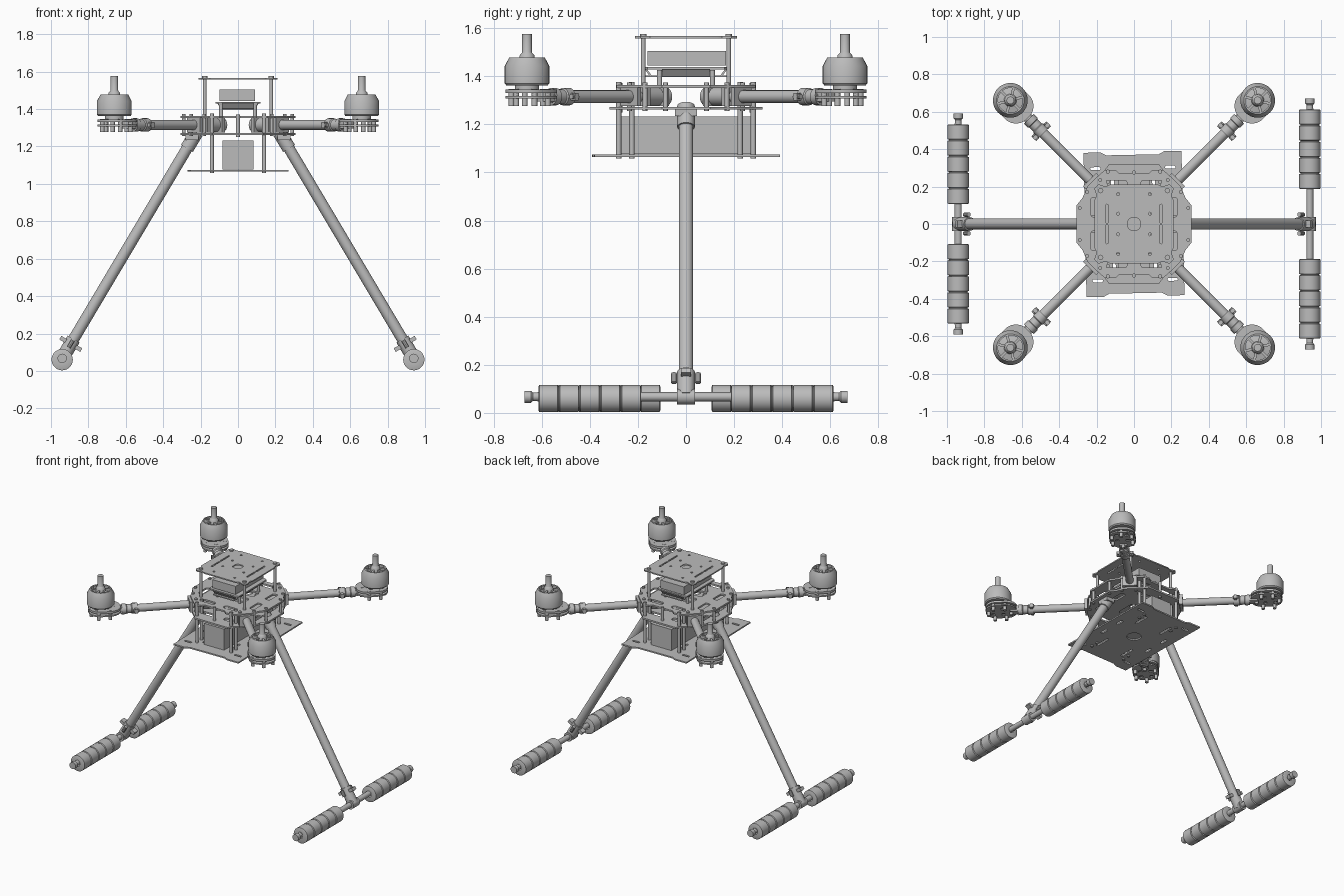
import bpy, bmesh
from math import cos, sin, pi, atan2, radians
from mathutils import Vector, Matrix

if "Cube" in bpy.data.objects:
    bpy.data.objects.remove(bpy.data.objects["Cube"])

grey = bpy.data.materials.new("plain grey")
grey.use_nodes = True
colour = (0.5, 0.5, 0.5, 1)
grey.diffuse_color = colour
grey.node_tree.nodes["Principled BSDF"].inputs["Base Color"].default_value = colour
made = []


def add(name, mesh, matrix=None):
    ob = bpy.data.objects.new(name, mesh)
    bpy.context.collection.objects.link(ob)
    mesh.materials.clear()
    mesh.materials.append(grey)
    if matrix:
        ob.matrix_world = matrix
    made.append(ob)
    return ob


def lathe(name, profile, origin, axis=(0, 0, 1), sides=24):
    """Turn (radius, height) pairs around an axis."""
    bm = bmesh.new()
    rings = [[bm.verts.new((r * cos(2 * pi * i / sides), r * sin(2 * pi * i / sides), h))
              for i in range(sides)] for r, h in profile]
    for a, b in zip(rings, rings[1:]):
        for i in range(sides):
            j = (i + 1) % sides
            bm.faces.new((a[i], a[j], b[j], b[i]))
    bmesh.ops.remove_doubles(bm, verts=bm.verts[:], dist=1e-5)
    bmesh.ops.recalc_face_normals(bm, faces=bm.faces[:])
    mesh = bpy.data.meshes.new(name)
    bm.to_mesh(mesh)
    bm.free()
    turn = Vector(axis).to_track_quat('Z', 'Y').to_matrix().to_4x4()
    return add(name, mesh, Matrix.Translation(origin) @ turn)


def rod(name, p, q, r, sides=20):
    d = Vector(q) - Vector(p)
    return lathe(name, [(0, 0), (r, 0), (r, d.length), (0, d.length)], p, d, sides)


def post(name, x, y, z0, z1, r=0.011):
    return rod(name, (x, y, z0), (x, y, z1), r, 12)


def box(name, centre, size, rot=None):
    bm = bmesh.new()
    bmesh.ops.create_cube(bm, size=1)
    bmesh.ops.scale(bm, vec=size, verts=bm.verts[:])
    mesh = bpy.data.meshes.new(name)
    bm.to_mesh(mesh)
    bm.free()
    return add(name, mesh, Matrix.Translation(centre) @ (rot or Matrix.Identity(4)))


def slot(x, y, hx, hy, r, n=16):
    """Rounded rectangle; a disc when hx and hy are zero."""
    pts = []
    for i in range(n):
        c, s = cos(2 * pi * (i + .5) / n), sin(2 * pi * (i + .5) / n)
        pts.append((x + r * c + (hx if c > 0 else -hx), y + r * s + (hy if s > 0 else -hy)))
    return pts


def four(x, y, hx, hy, r):
    return [slot(i * x, j * y, hx, hy, r) for i in (1, -1) for j in (1, -1)]


def quarter(pts):
    """Mirror a quarter outline, running from the x side to the y side."""
    half = pts + [(-x, y) for x, y in reversed(pts)]
    return half + [(x, -y) for x, y in reversed(half)]


def plate(name, outline, holes, z, thick, x=0, y=0, rot=0):
    cu = bpy.data.curves.new(name, 'CURVE')
    cu.dimensions = '2D'
    cu.fill_mode = 'BOTH'
    cu.extrude = thick / 2
    for loop in [outline] + holes:
        sp = cu.splines.new('POLY')
        sp.points.add(len(loop) - 1)
        for p, (px, py) in zip(sp.points, loop):
            p.co = (px, py, 0, 1)
        sp.use_cyclic_u = True
    tmp = bpy.data.objects.new(name + "_outline", cu)
    mesh = bpy.data.meshes.new_from_object(tmp)
    bpy.data.objects.remove(tmp)
    return add(name, mesh, Matrix.Translation((x, y, z)) @ Matrix.Rotation(rot, 4, 'Z'))


# Frame plates with lightening slots
edge = [(.307, .1), (.275, .14), (.25, .2), (.2, .25), (.155, .29), (.135, .318)]
upper_edge = [(x, min(y, .29)) for x, y in edge[:-1]] + [(.1, .29), (.08, .27)]
vents = four(.21, .09, .008, .04, .012) + four(.09, .215, .04, .006, .012)
plate("lower_frame_plate", quarter(edge), vents + [slot(0, 0, .05, .05, .03)], 1.267, .012)
plate("upper_frame_plate", quarter(upper_edge), vents + four(.07, .06, .02, .02, .02), 1.357, .012)

# Battery tray, its hangers and the battery
tray = quarter([(.262, .386), (.17, .386), (.14, .37)])
plate("battery_tray", tray,
      [slot(0, 0, 0, 0, .05, 24)] + four(.11, .2, 0, .05, .008) + four(.2, .3, .02, 0, .008)
      + four(.2, .08, 0, .02, .01), 1.07, .01, rot=radians(1.2))
box("battery", (0, .004, 1.154), (.166, .57, .156))
for sx in (1, -1):
    for sy in (1, -1):
        for y in (.225, .28):
            post("tray_hanger", sx * .14, sy * y, 1.058, 1.375)

# Standoffs and screws around the frame
for s in (1, -1):
    post("end_standoff", 0, s * .275, 1.25, 1.372)
    for t in (1, -1):
        for x, y in ((.29, .085), (.25, .17), (.18, .235)):
            post("frame_standoff", s * x, t * y, 1.255, 1.373, .01)

# Top deck on four tall posts
deck = quarter([(.21, .13), (.2, .15), (.212, .19), (.19, .212), (.15, .2), (.13, .21)])
plate("top_deck", deck, four(.145, .055, 0, .045, .006) + four(.085, .16, 0, 0, .008)
      + four(.085, .055, 0, 0, .008) + [slot(0, 0, .012, .012, .02)], 1.562, .009)
for sx in (1, -1):
    for sy in (1, -1):
        post("deck_post", sx * .178, sy * .178, 1.36, 1.568, .01)
        post("deck_screw", sx * .178, sy * .178, 1.566, 1.576, .014)
        post("shelf_post", sx * .09, sy * .11, 1.36, 1.425, .011)

# Controller shelf and controller
plate("shelf_lower_plate", quarter([(.085, .17)]), four(.04, .07, .01, .03, .01), 1.4, .008)
plate("shelf_upper_plate", quarter([(.12, .16), (.1, .172)]), [], 1.434, .01)
for sy in (1, -1):
    box("shelf_bracket", (0, sy * .158, 1.417), (.17, .008, .044),
        Matrix.Rotation(sy * radians(-35), 4, 'X'))
for sx in (1, -1):
    box("shelf_side", (sx * .098, 0, 1.417), (.006, .2, .038),
        Matrix.Rotation(sx * radians(35), 4, 'Y'))
box("controller", (-.003, .003, 1.474), (.19, .325, .06))

# Arms, motor mounts and motors
Z = 1.315
BELL = [(0, 1.345), (.05, 1.345), (.05, 1.362), (.086, 1.362), (.093, 1.37), (.093, 1.442),
        (.074, 1.478), (.066, 1.478), (.066, 1.455), (.034, 1.462), (.03, 1.488), (.022, 1.497),
        (.02, 1.5), (.02, 1.576), (0, 1.576)]
for sx, sy, side in ((1, -1, "front_left"), (-1, -1, "front_right"),
                     (1, 1, "back_left"), (-1, 1, "back_right")):
    out = Vector((sx, sy, 0)).normalized()
    across = Vector((-out.y, out.x, 0))
    ang = atan2(sy, sx)
    turn = Matrix.Rotation(ang, 4, 'Z')

    def at(d, w=0, z=Z):
        return out * d + across * w + Vector((0, 0, z))

    rod(side + "_arm", at(.13), at(.8), .027)
    rod(side + "_arm_sleeve", at(.12), at(.27), .039)
    for d in (.16, .27, .325):
        box(side + "_arm_clamp", at(d), (.022, .1, .078), turn)
    # Clamp joining the arm to its motor mount
    lathe(side + "_mount_clamp", [(.027, 0), (.036, 0), (.036, .04), (.031, .045), (.031, .075),
                                  (.036, .08), (.036, .11), (.027, .11)], at(.685), out)
    box(side + "_clamp_ears", at(.7), (.02, .115, .03), turn)
    for w in (.045, -.045):
        rod(side + "_clamp_screw", at(.683, w), at(.72, w), .011, 10)
    box(side + "_mount_neck", at(.82), (.06, .05, .04), turn)
    # Motor mount: two plates with short pillars
    c = at(.935)
    rim = slot(-.025, 0, .028, .01, .08, 20)
    ports = [slot(.05 * cos(a), .05 * sin(a), 0, 0, .014, 10)
             for a in (pi / 4, 3 * pi / 4, 5 * pi / 4, 7 * pi / 4)]
    for z, t in ((1.338, .015), (1.312, .01)):
        plate(side + "_mount_plate", rim, ports, z, t, c.x, c.y, ang)
    for k in range(6):
        p = c + turn @ Vector((.078 * cos(k * pi / 3) - .015, .078 * sin(k * pi / 3), 0))
        post(side + "_mount_pillar", p.x, p.y, 1.277, 1.347, .012)
    lathe(side + "_motor", BELL, (c.x, c.y, 0), sides=32)
    for k in range(6):
        a = ang + k * pi / 3
        box(side + "_motor_spoke", (c.x + .05 * cos(a), c.y + .05 * sin(a), 1.467),
            (.045, .014, .02), Matrix.Rotation(a, 4, 'Z'))

# Landing legs, feet and foam skids
for s, side, gap in ((1, "left", .187), (-1, "right", .107)):
    top, foot = Vector((s * .222, 0, 1.275)), Vector((s * .94, 0, .067))
    d = (foot - top).normalized()
    tilt = d.to_track_quat('Z', 'Y').to_matrix().to_4x4()
    rod(side + "_leg", top, foot, .03)
    rod(side + "_leg_socket", top, top + d * .1, .037)
    box(side + "_leg_hinge", (s * .245, 0, 1.25), (.07, .09, .03))
    # T joint with a pinch clamp
    rod(side + "_foot_joint", foot, foot - d * .12, .037)
    rod(side + "_foot_cross_tube", (s * .94, -.038, .067), (s * .94, .038, .067), .032)
    box(side + "_foot_clamp", foot - d * .09, (.04, .13, .022), tilt)
    for w in (.05, -.05):
        p = foot - d * .09 + Vector((0, w, 0))
        rod(side + "_foot_screw", p - d * .022, p + d * .022, .012, 10)
    reach = gap + .43
    rod(side + "_skid_rod", (s * .94, -reach, .067), (s * .94, reach, .067), .019)
    # Foam sleeve in five rolls, with an end cap
    foam = [(.019, 0)]
    for k in range(5):
        h = k * .086
        foam += [(.05, h), (.057, h + .003), (.057, h + .079), (.05, h + .082)]
    foam.append((.019, .426))
    for t, end in ((1, "back"), (-1, "front")):
        lathe(f"{side}_{end}_foam", foam, (s * .94, t * gap, .06), (0, t, 0), 28)
        lathe(f"{side}_{end}_cap", [(.018, 0), (.018, .02), (.025, .028), (.025, .055), (0, .055)],
              (s * .94, t * reach, .067), (0, t, 0), 16)

# Smooth round parts while keeping crisp edges
bpy.ops.object.select_all(action='DESELECT')
for ob in made:
    ob.select_set(True)
bpy.context.view_layer.objects.active = made[0]
bpy.ops.object.shade_smooth_by_angle(angle=radians(35))
